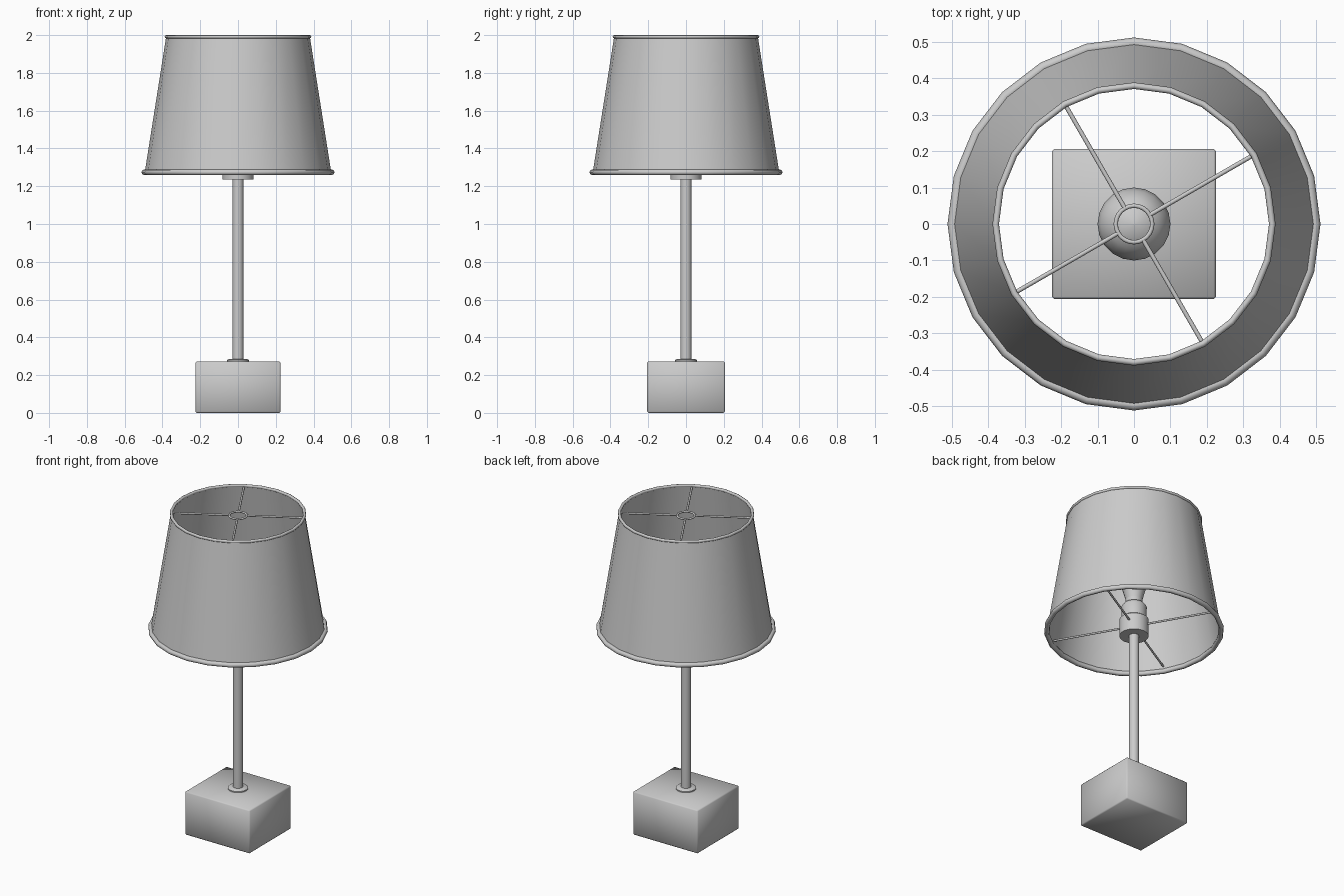
import bpy, math
from mathutils import Vector

if "Cube" in bpy.data.objects:
    bpy.data.objects.remove(bpy.data.objects["Cube"], do_unlink=True)

grey = bpy.data.materials.new("plain grey")
grey.use_nodes = True
colour = (0.6, 0.6, 0.6, 1)
grey.diffuse_color = colour
grey.node_tree.nodes["Principled BSDF"].inputs["Base Color"].default_value = colour


def finish(obj, name, angle=40):
    obj.name = name
    obj.data.materials.append(grey)
    bpy.ops.object.shade_smooth_by_angle(angle=math.radians(angle))
    return obj


def lathe(name, profile, sides=24, angle=40):
    """Revolve (radius, height) points around the z axis."""
    verts, faces = [], []
    for r, z in profile:
        for i in range(sides):
            a = math.tau * i / sides
            verts.append((r * math.cos(a), r * math.sin(a), z))
    for j in range(len(profile) - 1):
        for i in range(sides):
            k = (i + 1) % sides
            faces.append((j * sides + i, j * sides + k,
                          (j + 1) * sides + k, (j + 1) * sides + i))
    mesh = bpy.data.meshes.new(name)
    mesh.from_pydata(verts, [], faces)
    obj = bpy.data.objects.new(name, mesh)
    bpy.context.collection.objects.link(obj)
    bpy.ops.object.select_all(action='DESELECT')
    bpy.context.view_layer.objects.active = obj
    obj.select_set(True)
    return finish(obj, name, angle)


def ring(name, radius, tube, z):
    bpy.ops.mesh.primitive_torus_add(major_radius=radius, minor_radius=tube,
                                     major_segments=24, minor_segments=8,
                                     location=(0, 0, z))
    return finish(bpy.context.object, name, 60)


def spokes(name, inner, outer, z):
    """Four thin wires, turned 30 degrees from the x axis."""
    for i in range(4):
        a = math.radians(30 + 90 * i)
        way = Vector((math.cos(a), math.sin(a), 0))
        bpy.ops.mesh.primitive_cylinder_add(
            vertices=8, radius=0.006, depth=outer - inner,
            location=way * (inner + outer) / 2 + Vector((0, 0, z)),
            rotation=(0, math.pi / 2, a))
        finish(bpy.context.object, f"{name}_{i + 1}", 50)


# Base block with softened edges
bpy.ops.mesh.primitive_cube_add(size=1, location=(0, 0, 0.136))
base = bpy.context.object
base.scale = (0.45, 0.412, 0.272)
bpy.ops.object.transform_apply(location=False, rotation=False, scale=True)
bevel = base.modifiers.new("soft edges", 'BEVEL')
bevel.width = 0.007
bpy.ops.object.modifier_apply(modifier=bevel.name)
finish(base, "base_block", 60)

# Stem and its collar
lathe("stem_collar", [(0, 0.27), (0.058, 0.27), (0.058, 0.279), (0.05, 0.285), (0, 0.285)])
lathe("stem", [(0.029, 0.28), (0.029, 1.25)], 16)

# Bulb holder and bulb
lathe("bulb_holder", [(0, 1.235), (0.083, 1.235), (0.083, 1.34), (0.07, 1.35),
                      (0.073, 1.42), (0.06, 1.44), (0.048, 1.445), (0.048, 1.47), (0, 1.47)])
bulb = [(0.045, 1.46), (0.055, 1.5), (0.075, 1.57)]
bulb += [(0.1 * math.cos(t), 1.64 + 0.1 * math.sin(t))
         for t in (math.radians(d) for d in range(-20, 91, 22))]
bulb.append((0, 1.74))
lathe("bulb", bulb, 20, 60)

# Thin open shade, outer wall then inner wall
lathe("lamp_shade", [(0.495, 1.265), (0.38, 1.994), (0.374, 1.994), (0.489, 1.265),
                     (0.495, 1.265)])
ring("shade_bottom_trim", 0.496, 0.015, 1.274)
ring("shade_top_trim", 0.379, 0.009, 1.991)

# Wire frames holding the shade
ring("top_frame_ring", 0.05, 0.006, 1.98)
spokes("top_frame_spoke", 0.052, 0.377, 1.98)
spokes("bottom_frame_spoke", 0.07, 0.485, 1.30)
